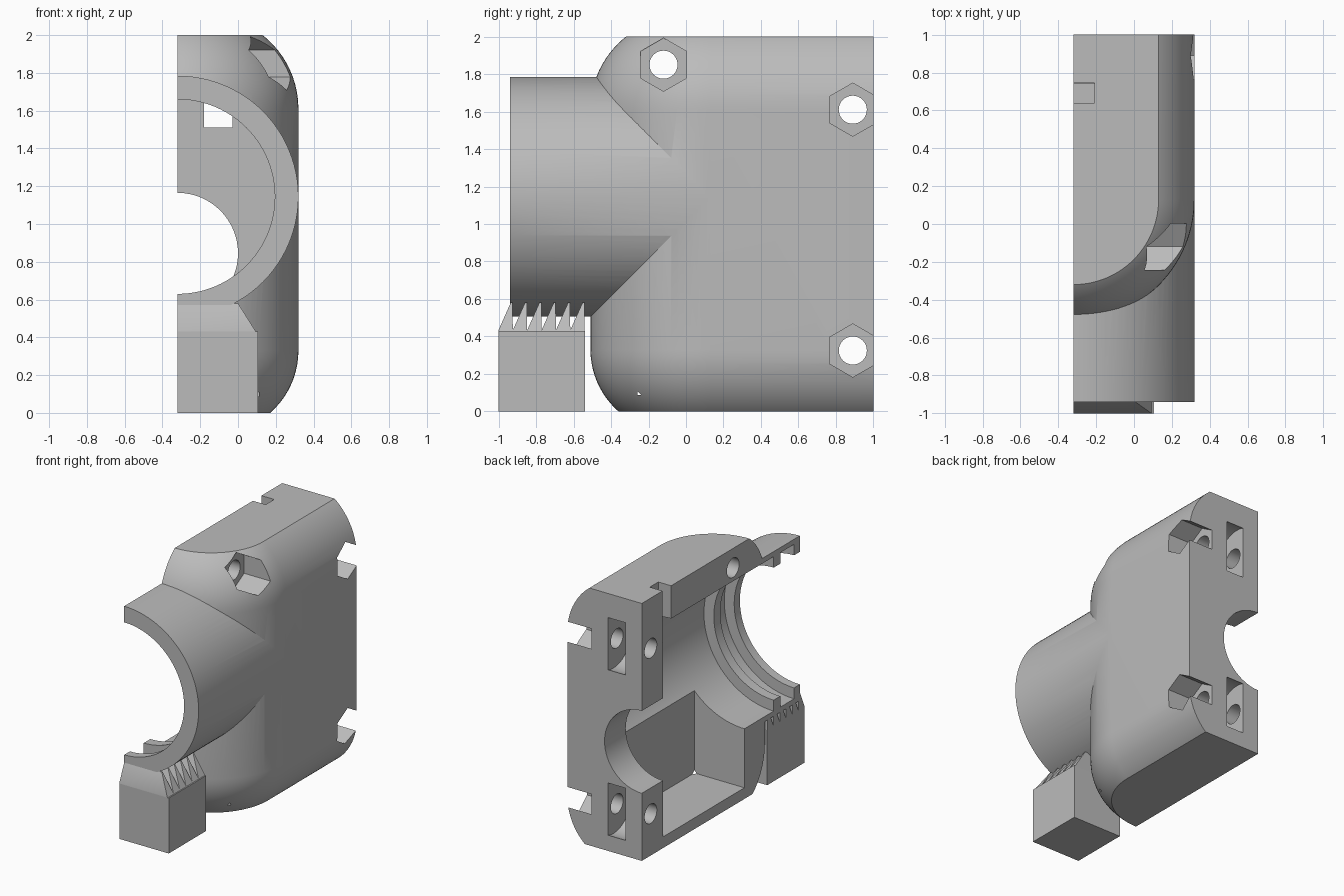
import bpy, bmesh
from math import sin, cos, pi, sqrt, radians

cube = bpy.data.objects.get("Cube")
if cube:
    bpy.data.objects.remove(cube, do_unlink=True)

grey = bpy.data.materials.new("plain grey")
grey.use_nodes = True
grey.diffuse_color = (0.5, 0.5, 0.5, 1)
grey.node_tree.nodes["Principled BSDF"].inputs["Base Color"].default_value = (0.5, 0.5, 0.5, 1)

SPLIT = -0.32       # parting plane of the half shell
AXIS_Z = 1.145      # height of the barrel axis
TURN_Y = 0.13       # centre of the rounded front


def loft(name, rings):
    """Solid skinned over closed rings of points, capped at both ends."""
    bm = bmesh.new()
    loops = [[bm.verts.new(p) for p in ring] for ring in rings]
    for a, b in zip(loops, loops[1:]):
        for i in range(len(a)):
            j = (i + 1) % len(a)
            bm.faces.new((a[i], a[j], b[j], b[i]))
    bm.faces.new(loops[0])
    bm.faces.new(loops[-1])
    bmesh.ops.recalc_face_normals(bm, faces=bm.faces)
    mesh = bpy.data.meshes.new(name)
    bm.to_mesh(mesh)
    bm.free()
    mesh.materials.append(grey)
    ob = bpy.data.objects.new(name, mesh)
    bpy.context.collection.objects.link(ob)
    return ob


def turned(name, steps, z=AXIS_Z, sides=96):
    """Round solid along y from (y, radius) steps."""
    angles = [2 * pi * i / sides for i in range(sides)]
    return loft(name, [[(SPLIT + r * cos(a), y, z + r * sin(a)) for a in angles] for y, r in steps])


def bar(name, x0, x1, y, z, r, sides):
    """Regular prism along x with a corner pointing up."""
    angles = [pi / 2 + 2 * pi * i / sides for i in range(sides)]
    return loft(name, [[(x, y + r * cos(a), z + r * sin(a)) for a in angles] for x in (x0, x1)])


def box(name, x0, x1, y0, y1, z0, z1):
    return loft(name, [[(x0, y0, z), (x1, y0, z), (x1, y1, z), (x0, y1, z)] for z in (z0, z1)])


def combine(target, tool, operation="DIFFERENCE", keep=False):
    bpy.context.view_layer.objects.active = target
    mod = target.modifiers.new("cut", "BOOLEAN")
    mod.operation, mod.solver, mod.object = operation, "EXACT", tool
    bpy.ops.object.modifier_apply(modifier=mod.name)
    if not keep:
        bpy.data.objects.remove(tool, do_unlink=True)


def finish(ob):
    bpy.ops.object.select_all(action="DESELECT")
    ob.select_set(True)
    bpy.context.view_layer.objects.active = ob
    bpy.ops.object.shade_smooth_by_angle(angle=radians(25))


# Outer body: U-shaped plan stacked over a profile with rounded top and bottom
def shoulder(z_side, z_end, inset, count=14):
    h = abs(z_end - z_side)
    radius = (inset ** 2 + h ** 2) / (2 * inset)
    levels = [z_side + (z_end - z_side) * sin(pi / 2 * i / count) for i in range(count + 1)]
    return [(0.64 - radius + sqrt(radius ** 2 - (z - z_side) ** 2), z) for z in levels]


def plan(r, z, count=56):
    arc = [pi * i / count for i in range(count + 1)]
    front = [(SPLIT + r * cos(a), TURN_Y - r * sin(a), z) for a in arc]
    return [(SPLIT + r, 1, z)] + front + [(SPLIT - r, 1, z)]


profile = shoulder(0.33, 0, 0.15)[::-1] + shoulder(1.61, 2, 0.19)
body = loft("housing_half", [plan(r, z) for r, z in profile])

# Barrel at the front
barrel = turned("barrel", [(-0.94, 0.6398), (TURN_Y, 0.6398)])
combine(body, barrel, "UNION")

# Stepped barrel cavity with front lip and inner ring
LIP, BORE = 0.515, 0.6
cavity = turned("cavity_cutter", [(-1.1, LIP), (-0.87, LIP), (-0.87, BORE), (-0.7, BORE), (-0.7, LIP),
                                  (-0.62, LIP), (-0.62, BORE), (0.74, BORE)])
cavity.hide_render = True
combine(body, cavity, keep=True)

# Lower pocket, rear opening and top notch
combine(body, box("pocket_cutter", -0.9, 0.11, -0.26, 0.74, 0.087, AXIS_Z - 0.1))
combine(body, turned("rear_opening_cutter", [(0.6, 0.32), (1.2, 0.32)], z=0.845, sides=64))
combine(body, box("notch_cutter", -0.5, -0.21, 0.64, 0.745, 1.6, 2.2))

# Bolt holes with hexagonal nut recesses
for y, z, floor in ((-0.12, 1.85, 0.05), (0.89, 1.61, 0.11), (0.89, 0.325, 0.11)):
    combine(body, bar("hex_cutter", floor, 0.6, y, z, 0.142, 6))
    combine(body, bar("bolt_cutter", -1.2, 0.6, y, z, 0.075, 32))

# Curved slots in the rear face
for z in (1.61, 0.325):
    combine(body, bar("slot_cutter", -0.18, -0.03, 0.93, z, 0.215, 48))

# Trim to the parting plane
combine(body, box("trim_cutter", -2, SPLIT, -2, 2, -1, 3))
finish(body)

# Block under the barrel
block = box("front_block", SPLIT, 0.105, -1, -0.54, 0, 0.43)
finish(block)

# Saw teeth between block and barrel, tapering toward the outer side
TEETH, PITCH = 6, 0.46 / 6
saw = [(-1, 0.42)]
for i in range(TEETH):
    y = -1 + i * PITCH
    saw += [(y, 0.435), (y + PITCH * 0.84, 0.58), (y + PITCH * 0.97, 0.58), (y + PITCH * 0.99, 0.435)]
saw.append((-0.54, 0.42))
teeth = loft("saw_teeth", [[(SPLIT, y, z) for y, z in saw],
                           [(0.095 - (z - 0.43) * 0.63, y, z) for y, z in saw]])
combine(teeth, cavity)
finish(teeth)
